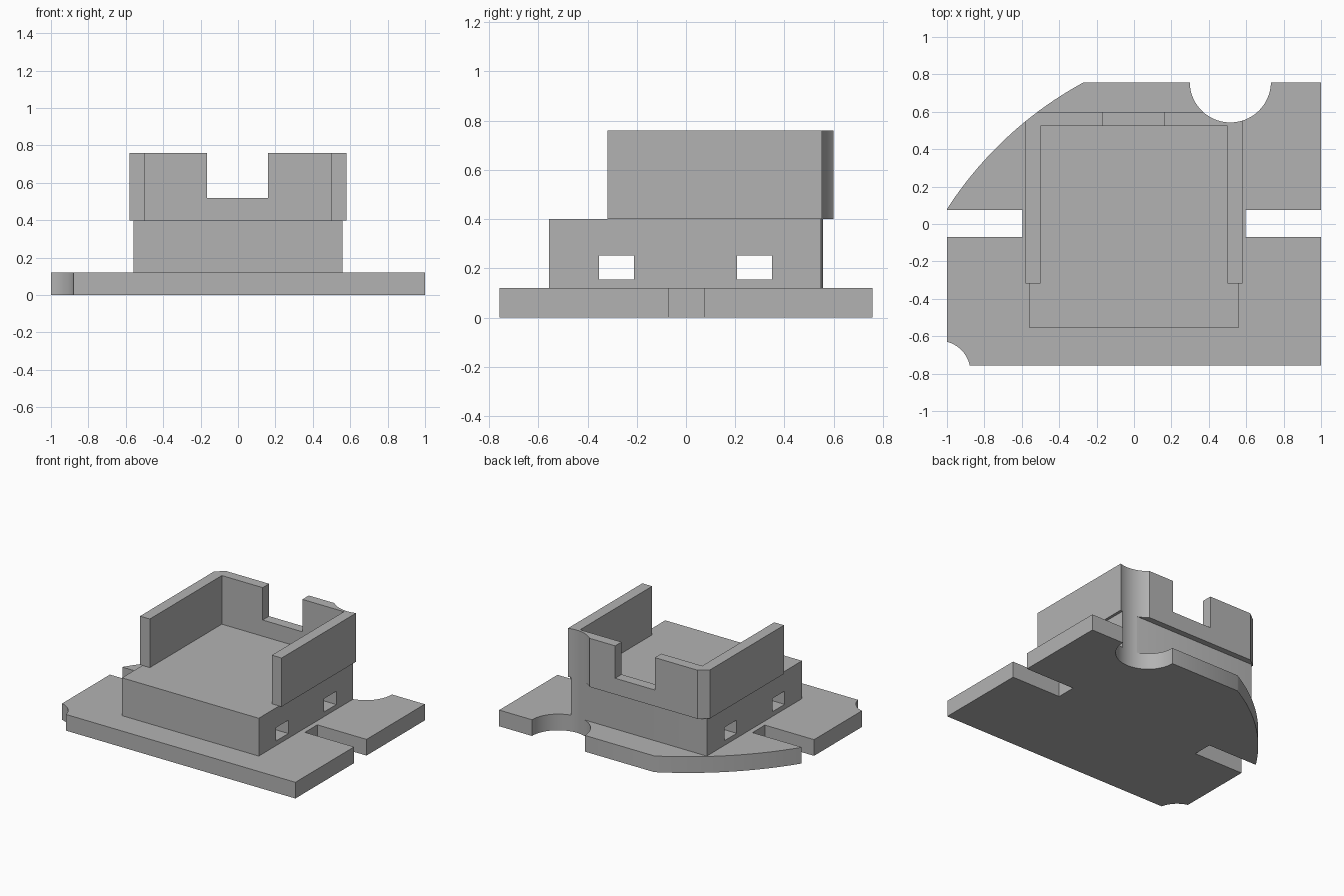
import bpy
from mathutils import Vector

if "Cube" in bpy.data.objects:
    bpy.data.objects.remove(bpy.data.objects["Cube"])

grey = bpy.data.materials.new("plain grey")
grey.use_nodes = True
grey.diffuse_color = (0.45, 0.45, 0.45, 1)
grey.node_tree.nodes["Principled BSDF"].inputs["Base Color"].default_value = grey.diffuse_color


def block(name, low, high):
    """Box between two opposite corners."""
    low, high = Vector(low), Vector(high)
    bpy.ops.mesh.primitive_cube_add(size=1, location=(low + high) / 2)
    ob = bpy.context.object
    ob.name = name
    ob.scale = high - low
    bpy.ops.object.transform_apply(location=True, rotation=False, scale=True)
    return ob


def post(name, x, y, radius, sides):
    """Upright cylinder taller than the whole model."""
    bpy.ops.mesh.primitive_cylinder_add(vertices=sides, radius=radius, depth=4, location=(x, y, 0))
    ob = bpy.context.object
    ob.name = name
    ob.hide_render = True
    return ob


def carve(ob, cutter, operation="DIFFERENCE", keep=False):
    bpy.context.view_layer.objects.active = ob
    mod = ob.modifiers.new("carve", "BOOLEAN")
    mod.operation = operation
    mod.solver = "EXACT"
    mod.object = cutter
    bpy.ops.object.modifier_apply(modifier=mod.name)
    if not keep:
        bpy.data.objects.remove(cutter)


# Main parts
base = block("base_plate", (-1, -0.757, 0), (1, 0.757, 0.12))
body = block("body_block", (-0.56, -0.557, 0.12), (0.56, 0.557, 0.4))
walls = block("upper_walls", (-0.58, -0.318, 0.4), (0.58, 0.6, 0.76))

# Side slots and rounded front corner of the base
carve(base, block("slot_cutter", (-2, -0.07, -1), (-0.597, 0.075, 1)))
carve(base, block("slot_cutter", (0.597, -0.07, -1), (2, 0.075, 1)))
carve(base, post("corner_cutter", -1.04, -0.79, 0.165, 64))

# Two tunnels through the body
for y in (-0.354, 0.207):
    carve(body, block("tunnel_cutter", (-2, y, 0.155), (2, y + 0.143, 0.253)))

# Open tray and rear notch of the walls
carve(walls, block("tray_cutter", (-0.5, -1, 0), (0.5, 0.525, 1)))
carve(walls, block("notch_cutter", (-0.165, 0.4, 0.52), (0.16, 1, 1)))

# Rear half-round recess and large curved edge run through every part
recess = post("recess_cutter", 0.515, 0.76, 0.217, 96)
sweep = post("sweep_limit", 0.69, -1.01, 2.011, 256)
for ob in (base, body, walls):
    carve(ob, recess, keep=True)
    carve(ob, sweep, "INTERSECT", keep=True)
for cutter in (recess, sweep):
    bpy.data.objects.remove(cutter)

for ob in (base, body, walls):
    ob.data.materials.clear()
    ob.data.materials.append(grey)
    bpy.ops.object.select_all(action="DESELECT")
    ob.select_set(True)
    bpy.context.view_layer.objects.active = ob
    bpy.ops.object.shade_smooth_by_angle()
